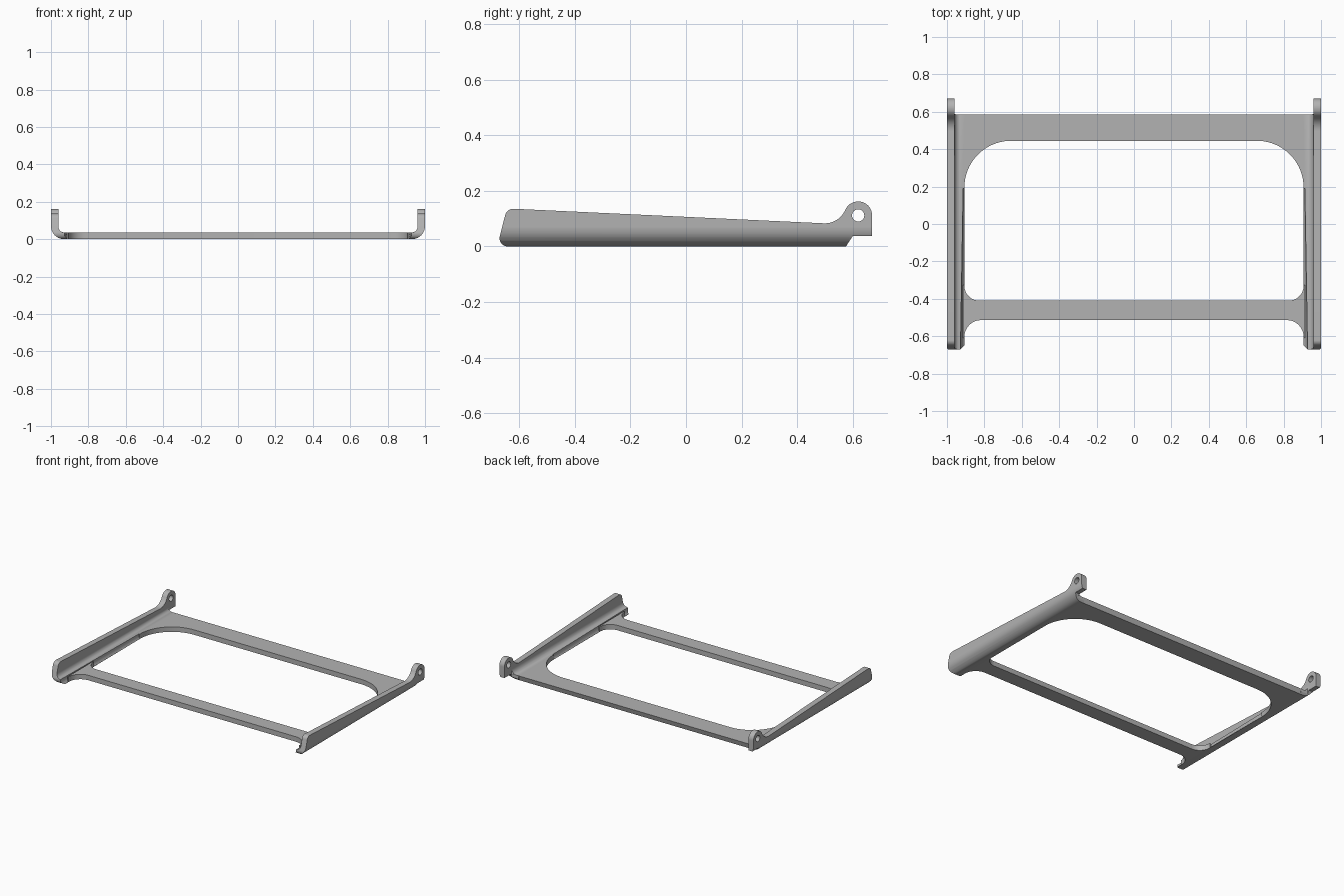
import bpy, bmesh, math
from mathutils import Vector

cube = bpy.data.objects.get("Cube")
if cube:
    bpy.data.objects.remove(cube, do_unlink=True)

grey = bpy.data.materials.new("satin grey")
grey.use_nodes = True
grey.diffuse_color = (0.45, 0.45, 0.45, 1)
grey.node_tree.nodes["Principled BSDF"].inputs["Base Color"].default_value = (0.45, 0.45, 0.45, 1)

FLOOR = 0.035      # floor thickness
BEND = 0.07        # outer bend radius
FILLET = 0.032     # inner bend radius
EDGE = 0.907       # window side
REAR = 0.586       # rear edge of the floor


def rounded(corners, steps=12):
    """Outline from (u, v, radius) corners, each replaced by a tangent arc."""
    out = []
    n = len(corners)
    for i, (u, v, r) in enumerate(corners):
        p = Vector((u, v))
        if r == 0:
            out.append(p)
            continue
        a = (Vector(corners[i - 1][:2]) - p).normalized()
        b = (Vector(corners[(i + 1) % n][:2]) - p).normalized()
        half = a.angle(b) / 2
        centre = p + (a + b).normalized() * (r / math.sin(half))
        start = p + a * (r / math.tan(half)) - centre
        end = p + b * (r / math.tan(half)) - centre
        sweep = start.angle(end)
        for k in range(steps + 1):
            t = k / steps
            arc = (start * math.sin((1 - t) * sweep) + end * math.sin(t * sweep)) / math.sin(sweep)
            out.append(centre + arc)
    return out


def mirror(half):
    """Complete a half outline with its reflection."""
    return half + [(-u, v, r) for u, v, r in reversed(half)]


def solid(name, outlines, cuts, place):
    """Closed solid from flat outlines; place(u, v, far) positions both sheets."""
    bm = bmesh.new()
    for outline in outlines:
        bm.faces.new([bm.verts.new((p.x, p.y, 0)) for p in outline])
    bmesh.ops.remove_doubles(bm, verts=bm.verts[:], dist=0.00001)
    for point, normal in cuts:
        bmesh.ops.bisect_plane(bm, geom=bm.verts[:] + bm.edges[:] + bm.faces[:],
                               dist=0.000001, plane_co=point, plane_no=normal)
    near = bm.verts[:]
    faces = bm.faces[:]
    rim = [tuple(e.verts) for e in bm.edges if e.is_boundary]
    far = {v: bm.verts.new(v.co) for v in near}
    for f in faces:
        bm.faces.new([far[v] for v in reversed(f.verts[:])])
    for a, b in rim:
        bm.faces.new((a, b, far[b], far[a]))
    for v in near:
        u, w = v.co.x, v.co.y
        v.co = place(u, w, False)
        far[v].co = place(u, w, True)
    bmesh.ops.recalc_face_normals(bm, faces=bm.faces[:])
    mesh = bpy.data.meshes.new(name)
    bm.to_mesh(mesh)
    bm.free()
    mesh.materials.append(grey)
    ob = bpy.data.objects.new(name, mesh)
    bpy.context.collection.objects.link(ob)
    bpy.ops.object.select_all(action="DESELECT")
    ob.select_set(True)
    bpy.context.view_layer.objects.active = ob
    bpy.ops.object.shade_smooth_by_angle(angle=math.radians(30))


def arc_reach(height, radius):
    """Horizontal reach of a quarter bend at a height above its foot."""
    drop = max(radius - height, 0)
    return math.sqrt(max(radius * radius - drop * drop, 0))


def flange_x(y, z, outer):
    """Half width of the flange's outer or inner skin."""
    if outer:
        return 1 - BEND + arc_reach(z, BEND)
    if y > REAR:
        return 0.96
    if z < FLOOR + 0.0001:
        return EDGE + max(0, -0.65 - y)
    return 0.96 - FILLET + arc_reach(z - FLOOR, FILLET)


def plate_point(x, y, top):
    """Floor point, with the rear edge undercut."""
    return (x, y if top or y < 0.58 else 0.576, FLOOR if top else 0)


# Side outline in two pieces that meet through the hinge pin hole
def hole_half(first):
    angles = [math.radians(first + 180 * k / 16) for k in range(17)]
    return [(0.62 + 0.022 * math.cos(a), 0.112 + 0.022 * math.sin(a), 0) for a in angles]


body = rounded([(-0.68, 0, 0.03), (-0.645, 0.137, 0.03), (0.549, 0.081, 0.08),
                (0.588, 0.162, 0.05), (0.62, 0.162, 0)] + hole_half(90)
               + [(0.62, 0.037, 0), (0.6, 0.037, 0), (0.576, 0, 0)])
ear = rounded([(0.62, 0.162, 0), (0.67, 0.162, 0.049), (0.67, 0.037, 0), (0.62, 0.037, 0)]
              + hole_half(-90))

# Extra edge rows carry the bend, the inner fillet and the rear trim
levels = [BEND * (1 - math.cos(k * math.pi / 16)) for k in range(1, 9)]
levels += [FLOOR, FLOOR + 0.0002, FLOOR + 0.004, FLOOR + 0.012, FLOOR + FILLET]
rows = [((0, z, 0), (0, 1, 0)) for z in levels]
rows += [((y, 0, 0), (1, 0, 0)) for y in (REAR - 0.001, REAR + 0.001)]

# Left and right flanges with hinge ears and feet
for label, side in (("left", 1), ("right", -1)):
    solid(label + "_flange", [body, ear], rows,
          lambda y, z, outer: (side * flange_x(y, z, outer), y, z))

# Rear floor panel with large window corners
LAP = EDGE + 0.008
solid("rear_panel", [rounded(mirror([
    (LAP, REAR, 0), (LAP, 0.19, 0), (EDGE, 0.19, 0), (EDGE, 0.445, 0.25)]), 20)], [], plate_point)

# Front crossbar with filleted ends
solid("front_crossbar", [rounded(mirror([
    (EDGE, -0.514, 0.09), (EDGE, -0.61, 0), (LAP, -0.61, 0),
    (LAP, -0.325, 0), (EDGE, -0.325, 0), (EDGE, -0.41, 0.08)]))], [], plate_point)
